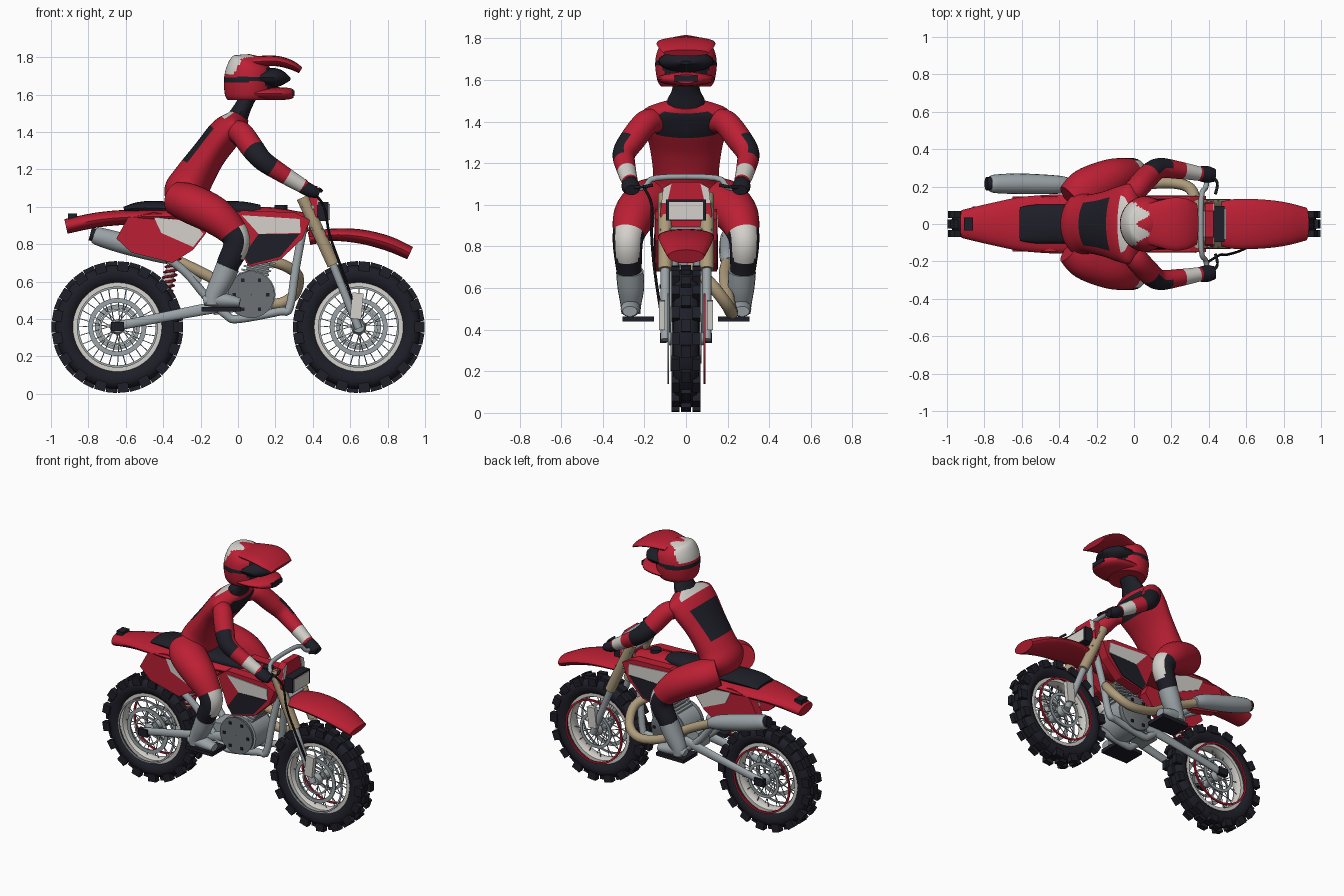
import bpy, bmesh, math
from mathutils import Vector, Matrix

if "Cube" in bpy.data.objects:
    bpy.data.objects.remove(bpy.data.objects["Cube"])

def material(name, c):
    m = bpy.data.materials.new(name)
    m.diffuse_color = (*c, 1)
    m.use_nodes = True
    m.node_tree.nodes["Principled BSDF"].inputs["Base Color"].default_value = m.diffuse_color
    return m

RED = material("red", (0.50, 0.014, 0.034))
DARK = material("near_black", (0.013, 0.013, 0.021))
GREY = material("light_grey", (0.33, 0.37, 0.39))
WHITE = material("off_white", (0.66, 0.64, 0.60))
TAN = material("tan", (0.42, 0.33, 0.20))
STEEL = material("engine_grey", (0.15, 0.165, 0.175))

def finish(bm, name, mats, smooth=True):
    bmesh.ops.recalc_face_normals(bm, faces=bm.faces)
    me = bpy.data.meshes.new(name)
    for m in mats if isinstance(mats, (list, tuple)) else [mats]:
        me.materials.append(m)
    bm.to_mesh(me)
    bm.free()
    ob = bpy.data.objects.new(name, me)
    bpy.context.collection.objects.link(ob)
    if smooth:
        me.shade_smooth()
        me.set_sharp_from_angle(angle=math.radians(40))
    return ob

def catmull(p, steps):
    out = []
    for i in range(len(p) - 1):
        a, b, c, d = p[max(i - 1, 0)], p[i], p[i + 1], p[min(i + 2, len(p) - 1)]
        for k in range(steps):
            t = k / steps
            out.append([0.5 * (2 * q + (r - o) * t + (2 * o - 5 * q + 4 * r - s) * t * t
                        + (3 * q - o - 3 * r + s) * t ** 3) for o, q, r, s in zip(a, b, c, d)])
    return out + [list(p[-1])]

def loft(name, pts, mats, rule=None, side=1, seg=14, steps=4, ref=(0, 1, 0)):
    """Sweep an ellipse along stations (x, y, z, r_along_ref, r_across).
    rule(centre, station, angle) picks the material slot of each face."""
    pts = [(p[0], p[1] * side, p[2], p[3], p[-1]) for p in pts]
    st = catmull(pts, steps) if steps > 1 else pts
    c = [Vector(p[:3]) for p in st]
    bm, rings = bmesh.new(), []
    for i, p in enumerate(st):
        t = (c[min(i + 1, len(c) - 1)] - c[max(i - 1, 0)]).normalized()
        u = Vector(ref)
        u = (u - t * t.dot(u)).normalized()
        v = t.cross(u)
        rings.append([bm.verts.new(c[i] + u * p[3] * math.cos(a) + v * p[4] * math.sin(a))
                      for a in (2 * math.pi * k / seg for k in range(seg))])
    for i, (r, q) in enumerate(zip(rings, rings[1:])):
        for k in range(seg):
            f = bm.faces.new((r[k], r[(k + 1) % seg], q[(k + 1) % seg], q[k]))
            if rule:
                f.material_index = rule(f.calc_center_median(), (i + .5) / steps, 2 * math.pi * (k + .5) / seg)
    bm.faces.new(rings[0])
    bm.faces.new(rings[-1])
    return finish(bm, name, mats)

def tube(name, pts, r, mat, **kw):
    return loft(name, [(*p, r) for p in pts], mat, **kw)

def prism(name, poly, lo, hi, mat, side=1, axis="y"):
    """Extrude an (x, z) polygon along y, or a (y, z) polygon along x."""
    place = (lambda a, b, d: (a, d * side, b)) if axis == "y" else (lambda a, b, d: (d, a, b))
    bm = bmesh.new()
    r, q = [[bm.verts.new(place(a, b, d)) for a, b in poly] for d in (lo, hi)]
    bm.faces.new(r)
    bm.faces.new(q)
    for k in range(len(poly)):
        j = (k + 1) % len(poly)
        bm.faces.new((r[k], r[j], q[j], q[k]))
    return finish(bm, name, mat, smooth=False)

def lathe(name, prof, cx, cz, mat, seg=48, cy=0):
    """Revolve a closed (radius, y) profile about a y-parallel axis."""
    bm = bmesh.new()
    rings = [[bm.verts.new((cx + r * math.cos(a), cy + y, cz + r * math.sin(a))) for r, y in prof]
             for a in (2 * math.pi * k / seg for k in range(seg))]
    n = len(prof)
    for k in range(seg):
        a, b = rings[k], rings[(k + 1) % seg]
        for i in range(n):
            bm.faces.new((a[i], a[(i + 1) % n], b[(i + 1) % n], b[i]))
    return finish(bm, name, mat)

def boxes(name, mats4, mat):
    bm = bmesh.new()
    for m in mats4:
        bmesh.ops.create_cube(bm, size=1, matrix=m)
    return finish(bm, name, mat, smooth=False)

def box(loc, size, rot=0):
    return Matrix.Translation(loc) @ Matrix.Rotation(rot, 4, "Y") @ Matrix.Diagonal((*size, 1))

def ring(name, cx, cz, r, w, y, t, mat):
    return lathe(name, [(r, y - t), (r + w, y - t), (r + w, y + t), (r, y + t)], cx, cz, mat)

# Wheels
for end, cx in (("rear", -0.645), ("front", 0.645)):
    cz = 0.357
    lathe(end + "_tyre", [(.235, -.035), (.26, -.058), (.295, -.062), (.318, -.05), (.332, -.022), (.332, .022),
                          (.318, .05), (.295, .062), (.26, .058), (.235, .035)], cx, cz, DARK)
    knobs, N = [], 17
    for k in range(N):
        for y, off, r, w in ((-.05, 0, .325, .038), (.05, 0, .325, .038), (0, .5, .337, .05)):
            a = 2 * math.pi * (k + off) / N
            knobs.append(Matrix.Translation((cx, y, cz)) @ Matrix.Rotation(-a, 4, "Y")
                         @ Matrix.Translation((r, 0, 0)) @ Matrix.Diagonal((.052 if y else .03, w, .06, 1)))
    boxes(end + "_tyre_knobs", knobs, DARK)
    lathe(end + "_rim", [(.238, -.038), (.238, .038), (.215, .038), (.205, .015), (.205, -.015), (.215, -.038)],
          cx, cz, WHITE)
    lathe(end + "_hub", [(.001, -.085), (.03, -.085), (.04, -.05), (.025, -.03), (.025, .03), (.04, .05),
                         (.03, .085), (.001, .085)], cx, cz, GREY, 24)
    spokes = []
    for k in range(28):
        a = 2 * math.pi * k / 28
        s, lean = (1 if k % 2 else -1), (.35 if k % 4 < 2 else -.35)
        p = Vector((cx + .035 * math.cos(a + lean), s * .045, cz + .035 * math.sin(a + lean)))
        q = Vector((cx + .22 * math.cos(a), s * .01, cz + .22 * math.sin(a)))
        spokes.append(Matrix.Translation((p + q) / 2) @ (q - p).to_track_quat("Z", "Y").to_matrix().to_4x4()
                      @ Matrix.Diagonal((.004, .004, (q - p).length, 1)))
    boxes(end + "_spokes", spokes, GREY)
    ring(end + "_brake_disc", cx, cz, .13, .025, -.07, .004, GREY)
    ring(end + "_inner_ring", cx, cz, .085, .012, -.07, .004, GREY)
    ring(end + "_outer_ring", cx, cz, .205, .012, -.085, .004, GREY)
    ring(end + "_red_ring", cx, cz, .206, .012, .088, .005, RED)
    ring(end + "_sprocket", cx, cz, .10, .02, .07, .004, GREY)

# Paired frame, fork and body parts
for s, tag in ((1, "left"), (-1, "right")):
    tube(tag + "_fork_upper", [(.345, .1, 1.05), (.51, .1, .69)], .034, TAN, side=s, steps=1)
    tube(tag + "_fork_lower", [(.50, .1, .71), (.645, .1, .35)], .022, GREY, side=s, steps=1)
    boxes(tag + "_fork_guard", [box((.635, s * .115, .47), (.06, .03, .14), 0.1)], WHITE)
    loft(tag + "_swingarm", [(-.66, .1, .36, .018, .025), (-.4, .095, .41, .018, .027), (.02, .08, .49, .02, .035)],
         GREY, side=s)
    boxes(tag + "_axle_block", [box((-.645, s * .11, .36), (.07, .03, .05))], DARK)
    tube(tag + "_cradle", [(.36, .03, .95), (.31, .06, .68), (.275, .08, .46), (.22, .08, .44), (0, .08, .40),
                           (-.06, .08, .42), (-.17, .08, .52), (-.27, .09, .64), (-.38, .1, .73)], .023, GREY, side=s)
    tube(tag + "_subframe", [(-.2, .09, .6), (-.45, .09, .78), (-.62, .08, .88)], .014, GREY, side=s)
    prism(tag + "_side_panel", [(-.65, .83), (-.59, .94), (-.45, .97), (-.2, .93), (-.17, .86), (-.24, .77),
                                (-.35, .70), (-.57, .755)], .09, .148, RED, s)
    prism(tag + "_side_panel_patch", [(-.45, .945), (-.24, .92), (-.185, .855), (-.24, .785), (-.41, .86)],
          .148, .153, WHITE, s)
    prism(tag + "_shroud", [(-.05, .93), (.02, .98), (.3, .97), (.385, .93), (.345, .83), (.23, .72), (.06, .68),
                            (.02, .74)], .085, .15, RED, s)
    prism(tag + "_shroud_white_patch", [(.02, .955), (.33, .935), (.335, .86), (.11, .855)], .15, .155, WHITE, s)
    prism(tag + "_shroud_dark_patch", [(.11, .855), (.33, .855), (.225, .732), (.06, .69), (.03, .74)], .15, .155,
          DARK, s)
    boxes(tag + "_foot_peg", [box((-.09, s * .23, .452), (.21, .15, .024))], DARK)
    lathe(tag + "_engine_cover", [(.001, .03), (.125, .03), (.12, .052), (.1, .06), (.001, .06)], .07, .53, STEEL,
          32, cy=.06 * s + (-.09 if s < 0 else 0))
    boxes(tag + "_cover_bolts", [box((.07 + .09 * math.cos(a), s * .121, .53 + .09 * math.sin(a)), (.018, .012, .018))
                                 for a in (k * math.pi / 3 for k in range(6))], DARK)
    tube(tag + "_lever", [(.405, .27, 1.085), (.445, .22, 1.085), (.435, .16, 1.095)], .008, DARK, side=s)

# Engine, shock and exhaust
lathe("crankcase", [(.001, -.09), (.13, -.09), (.13, .09), (.001, .09)], .07, .53, GREY, 32)
boxes("gearbox", [box((-.04, 0, .5), (.2, .15, .13), -.15)], GREY)
boxes("cylinder_fins", [box((.08 + .012 * k, 0, .63 + .02 * k), (.15, .16, .01), .2) for k in range(6)], GREY)
boxes("cylinder", [box((.11, 0, .69), (.12, .12, .16), .2)], STEEL)
tube("shock_body", [(-.39, 0, .53), (-.33, 0, .80)], .026, WHITE, steps=1)
tube("shock_spring", [(-.385 + .05 * k / 56 + .034 * math.cos(k * .785), .034 * math.sin(k * .785), .55 + .2 * k / 56)
                      for k in range(57)], .007, RED, seg=6, steps=1, ref=(0, 0, 1))
tube("exhaust_pipe", [(.12, .02, .72), (.24, .04, .69), (.32, .11, .63), (.30, .19, .53), (.2, .22, .48),
                      (.02, .21, .52), (-.14, .19, .62), (-.28, .19, .69), (-.38, .205, .735)], .03, TAN,
     ref=(0, .3, 1))
loft("muffler", [(-.33, .21, .72, .03), (-.40, .21, .745, .048), (-.6, .215, .80, .055), (-.74, .215, .84, .05),
                 (-.77, .215, .85, .04)], GREY, seg=18)
tube("muffler_tip", [(-.76, .215, .847), (-.79, .215, .855)], .036, DARK, steps=1)
tube("brake_cable", [(.40, -.2, 1.08), (.46, -.165, 1.0), (.49, -.165, .85), (.55, -.15, .68), (.62, -.12, .48)],
     .007, DARK, seg=8)

# Bodywork
loft("tail_fender", [(-.92, 0, .895, .075, .04), (-.75, 0, .93, .115, .04), (-.57, 0, .945, .148, .04),
                     (-.3, 0, .95, .155, .04), (.05, 0, .95, .1, .04)], RED, seg=20)
boxes("tail_lamp", [box((-.885, 0, .94), (.05, .07, .05))], DARK)
loft("seat", [(-.61, 0, .985, .09, .015), (-.5, 0, .995, .105, .035), (-.25, 0, .985, .1, .04), (0, 0, .985, .085, .045),
              (.12, 0, .98, .06, .03)], DARK, seg=20)
loft("tank", [(-.05, 0, .90, .09, .08), (.1, 0, .90, .12, .1), (.25, 0, .90, .11, .09), (.37, 0, .92, .06, .05)],
     RED, seg=20)
tube("tank_cap", [(.23, 0, .97), (.23, 0, 1.01)], .035, DARK, steps=1)
loft("front_fender", [(.38, 0, .83, .08, .035), (.5, 0, .85, .128, .033), (.65, 0, .842, .133, .038),
                      (.8, 0, .805, .118, .04), (.92, 0, .752, .088, .036)], RED, seg=20)
prism("front_plate", [(-.09, .84), (.09, .84), (.125, .95), (.11, 1.08), (.07, 1.11), (-.07, 1.11), (-.11, 1.08),
                      (-.125, .95)], .38, .425, RED, axis="x")
for s in (1, -1):
    prism("plate_corner_patch", [(s * .07, 1.10), (s * .11, 1.08), (s * .118, 1.01), (s * .09, 1.01)], .425, .43,
          WHITE, axis="x")
boxes("headlamp_housing", [box((.455, 0, .975), (.06, .19, .10))], DARK)
boxes("headlamp_lens", [box((.487, 0, .972), (.008, .165, .085))], WHITE)
boxes("fork_clamps", [box((.375, 0, 1.0), (.06, .25, .03), .4), box((.42, 0, .88), (.06, .25, .03), .4)], GREY)
tube("handlebar", [(.395, -.29, 1.075), (.385, -.2, 1.085), (.36, -.14, 1.13), (.36, .14, 1.13), (.385, .2, 1.085),
                   (.395, .29, 1.075)], .014, GREY, ref=(1, 0, 0))

# Rider limbs
def leg_rule(c, u, a):
    if 2.95 < u < 4.5 and math.sin(a) > .55 + .12 * max(0, u - 3.6):
        return 2
    return 1 if u > 3.0 else 0

for s, tag in ((1, "left"), (-1, "right")):
    loft(tag + "_leg", [(-.33, .12, 1.045, .10, .09), (-.25, .18, 1.015, .12, .105), (-.12, .245, .95, .104, .1),
                        (-.025, .275, .86, .078), (-.01, .28, .79, .07), (-.05, .275, .70, .062),
                        (-.08, .27, .62, .052)], [RED, DARK, WHITE], leg_rule, s, 32, 6)
    loft(tag + "_boot_shaft", [(-.055, .27, .68, .066, .064), (-.09, .265, .6, .064, .06), (-.13, .265, .52, .05, .05),
                               (-.135, .265, .475, .045)], GREY, side=s, seg=18)
    loft(tag + "_boot_foot", [(-.185, .265, .495, .03, .025), (-.13, .265, .505, .045, .042),
                              (-.05, .268, .497, .046, .036), (.01, .27, .488, .035, .025)], GREY, side=s, seg=18)
    def arm_rule(c, u, a, s=s):
        if 4.15 < u < 4.85:
            return 2
        return 1 if 2.1 < u < 3.5 and math.cos(a) * s > -.1 else 0
    loft(tag + "_arm", [(-.03, .14, 1.40, .055), (.015, .19, 1.395, .062), (.075, .255, 1.315, .062),
                        (.135, .298, 1.245, .055), (.24, .288, 1.175, .047), (.355, .268, 1.105, .038)],
         [RED, DARK, WHITE], arm_rule, s, 24, 6)
    loft(tag + "_glove", [(.345, .27, 1.108, .038), (.39, .265, 1.085, .045, .036), (.43, .26, 1.07, .035, .025)],
         DARK, side=s)

# Rider torso with back, chest and collar patches
def torso_rule(c, u, a):
    across, back = abs(math.cos(a)), math.sin(a)
    if back > 0:
        if 2.4 < u < 3.85 and across < .75:
            return 1
        return 2 if u > 4.6 and across < .75 else 0
    return 1 if 3.9 < u < 5.5 and across < .68 else 0
loft("torso", [(-.30, 0, .99, .1, .08), (-.28, 0, 1.07, .17, .118), (-.24, 0, 1.15, .158, .108),
               (-.155, 0, 1.28, .175, .092), (-.07, 0, 1.39, .205, .09), (-.015, 0, 1.45, .205, .07),
               (.015, 0, 1.49, .09, .05)], [RED, DARK, WHITE], torso_rule, seg=48, steps=8)
loft("neck", [(-.01, 0, 1.46, .10, .06), (.015, 0, 1.51, .088, .05), (.035, 0, 1.55, .068, .045),
              (.06, 0, 1.6, .062, .045)], DARK)

# Helmet
def helmet_rule(c, u, a):
    if c.x > .15 and 1.63 < c.z < 1.745 or 1.668 < c.z < 1.694:
        return 1
    return 2 if c.z > 1.71 and abs(c.y) < .115 and c.x < .05 - .035 * math.cos(c.y * 60) else 0
loft("helmet_shell", [(.06, 0, 1.57, .12, .115), (.06, 0, 1.6, .138, .13), (.06, 0, 1.68, .148, .135),
                      (.065, 0, 1.75, .133, .12), (.075, 0, 1.79, .09, .085), (.08, 0, 1.812, .02)],
     [RED, DARK, WHITE], helmet_rule, seg=64, steps=10)
loft("goggles", [(.1, 0, 1.69, .135, .05), (.19, 0, 1.69, .13, .052), (.235, 0, 1.688, .1, .04),
                 (.28, 0, 1.683, .03, .008)], DARK, seg=20)
loft("chin_guard", [(.06, 0, 1.605, .135, .034), (.15, 0, 1.605, .14, .034), (.23, 0, 1.605, .12, .034),
                    (.275, 0, 1.605, .085, .03), (.298, 0, 1.605, .05, .022)], RED, seg=24)
boxes("chin_vent", [box((.296, 0, 1.607), (.012, .11, .03))], DARK)
loft("helmet_peak", [(.08, 0, 1.775, .11, .03), (.2, 0, 1.78, .14, .028), (.28, 0, 1.76, .135, .025),
                     (.335, 0, 1.73, .11, .018)], RED, seg=20)
